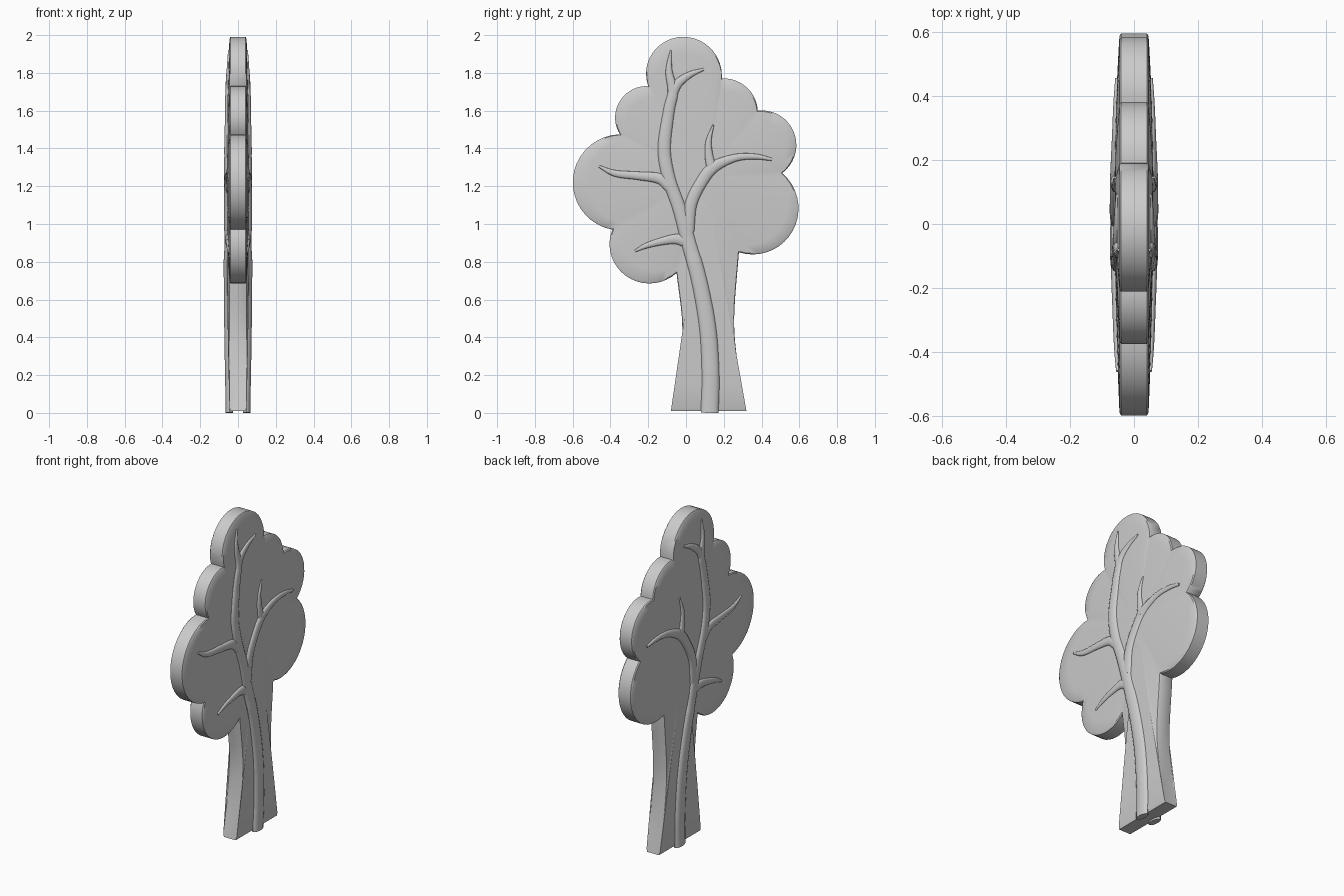
import bpy, bmesh, math
from mathutils import Vector
from mathutils.bvhtree import BVHTree

cube = bpy.data.objects.get("Cube")
if cube:
    bpy.data.objects.remove(cube, do_unlink=True)

grey = bpy.data.materials.new("plain grey")
grey.use_nodes = True
color = (0.6, 0.6, 0.6, 1)
grey.diffuse_color = color
grey.node_tree.nodes["Principled BSDF"].inputs["Base Color"].default_value = color

HALF = 0.045       # half thickness at the rim
BULGE = 0.016      # extra thickness in the middle of the crown
CENTRE = Vector((0.1, 1.25))


def finish(bm, name, angle):
    bmesh.ops.recalc_face_normals(bm, faces=bm.faces)
    mesh = bpy.data.meshes.new(name)
    bm.to_mesh(mesh)
    obj = bpy.data.objects.new(name, mesh)
    bpy.context.collection.objects.link(obj)
    mesh.materials.append(grey)
    bpy.ops.object.select_all(action="DESELECT")
    obj.select_set(True)
    bpy.context.view_layer.objects.active = obj
    bpy.ops.object.shade_smooth_by_angle(angle=math.radians(angle))
    return obj


def spline(points, steps):
    """Smooth path through the points."""
    p = [Vector(q) for q in points]
    p = [2 * p[0] - p[1]] + p + [2 * p[-1] - p[-2]]
    path = []
    for a, b, c, d in zip(p, p[1:], p[2:], p[3:]):
        for i in range(steps):
            t = i / steps
            path.append(b + (c - a) * t / 2 + (a * 2 - b * 5 + c * 4 - d) * t**2 / 2
                        + (b * 3 - a - c * 3 + d) * t**3 / 2)
    return path + [p[-2]]


def lobe(centre, start, end, steps=18):
    """Clockwise arc from start to end around a leaf lobe."""
    c = Vector(centre)
    u, v = Vector(start) - c, Vector(end) - c
    a = math.atan2(u.y, u.x)
    sweep = (a - math.atan2(v.y, v.x)) % math.tau
    return [c + Vector((math.cos(a - sweep * i / steps), math.sin(a - sweep * i / steps)))
            * (u.length + (v.length - u.length) * i / steps) for i in range(steps)]


# Outline of crown and trunk in (y, z), clockwise from the left of the trunk
joints = [(-0.05, 0.74), (-0.39, 0.97), (-0.35, 1.475), (-0.2, 1.73),
          (0.19, 1.77), (0.38, 1.6), (0.51, 1.27), (0.28, 0.85)]
lobes = [(-0.2, 0.9), (-0.345, 1.22), (-0.21, 1.56), (-0.02, 1.79),
         (0.2, 1.59), (0.4, 1.42), (0.35, 1.08)]
outline = []
for centre, start, end in zip(lobes, joints, joints[1:]):
    outline += lobe(centre, start, end)
outline += spline([joints[-1], (0.255, 0.5), (0.275, 0.25), (0.32, 0.01)], 6)
outline += spline([(-0.08, 0.01), (-0.035, 0.25), (-0.02, 0.47), joints[0]], 6)[:-1]

# Flat tree body: rim wall plus a gently domed face on each side
bm = bmesh.new()
rings = []
for side in (-1, 1):
    group = []
    for s in (0.15, 0.3, 0.45, 0.6, 0.75, 0.88, 0.985, 1):
        x = HALF + BULGE * (1 - s * s) if s < 1 else HALF - 0.005
        ring = []
        for p in outline:
            q = CENTRE.lerp(p, s)
            ring.append(bm.verts.new((side * x, q.x, q.y)))
        group.append(ring)
    bm.faces.new(group[0])
    rings += group if side < 0 else group[::-1]
for a, b in zip(rings, rings[1:]):
    for i in range(len(a)):
        j = (i + 1) % len(a)
        bm.faces.new((a[i], a[j], b[j], b[i]))
surface = BVHTree.FromBMesh(bm)
finish(bm, "tree_body", 35)


def surface_x(y, z):
    hit = surface.ray_cast(Vector((1, y, max(z, 0.03))), Vector((-1, 0, 0)))[0]
    return hit.x if hit else HALF


def branch(name, points, sides=14):
    """Raised, tapered branch on both faces; points are (y, z, half width)."""
    path = spline(points, 8)
    bm = bmesh.new()
    for face in (-1, 1):
        rings = []
        for i, p in enumerate(path):
            d = path[min(i + 1, len(path) - 1)] - path[max(i - 1, 0)]
            across = Vector((0, -d.y, d.x)).normalized()
            base = Vector((face * surface_x(p.x, p.y), p.x, p.y))
            height = Vector((face * min(0.02, 0.004 + p.z * 0.34), 0, 0))
            rings.append([bm.verts.new(base + across * p.z * math.cos(k * math.tau / sides)
                                       + height * math.sin(k * math.tau / sides))
                          for k in range(sides)])
        for a, b in zip(rings, rings[1:]):
            for k in range(sides):
                m = (k + 1) % sides
                bm.faces.new((a[k], a[m], b[m], b[k]))
        bm.faces.new(rings[0])
        bm.faces.new(rings[-1])
    finish(bm, name, 50)


branch("main_stem", [(0.125, 0, 0.047), (0.13, 0.2, 0.046), (0.115, 0.45, 0.044),
                     (0.07, 0.7, 0.041), (0.015, 0.9, 0.039), (-0.035, 1.08, 0.035),
                     (-0.09, 1.24, 0.034), (-0.115, 1.4, 0.034), (-0.09, 1.6, 0.03),
                     (-0.07, 1.7, 0.027), (-0.09, 1.81, 0.018), (-0.08, 1.92, 0.004)])
branch("top_right_twig", [(-0.08, 1.66, 0.024), (-0.045, 1.74, 0.024),
                          (0.02, 1.79, 0.017), (0.095, 1.82, 0.006)])
branch("left_branch", [(-0.08, 1.19, 0.03), (-0.14, 1.24, 0.028), (-0.25, 1.255, 0.022),
                       (-0.375, 1.268, 0.017), (-0.46, 1.305, 0.006)])
branch("right_branch", [(0.01, 0.96, 0.034), (0.025, 1.1, 0.032), (0.075, 1.21, 0.031),
                        (0.145, 1.3, 0.03), (0.26, 1.35, 0.02), (0.365, 1.357, 0.015),
                        (0.455, 1.342, 0.008)])
branch("right_twig", [(0.14, 1.28, 0.028), (0.122, 1.36, 0.022), (0.12, 1.44, 0.015),
                      (0.145, 1.525, 0.004)])
branch("low_left_branch", [(0.02, 0.9, 0.034), (-0.05, 0.92, 0.027), (-0.13, 0.908, 0.02),
                           (-0.21, 0.885, 0.014), (-0.27, 0.857, 0.006)])
